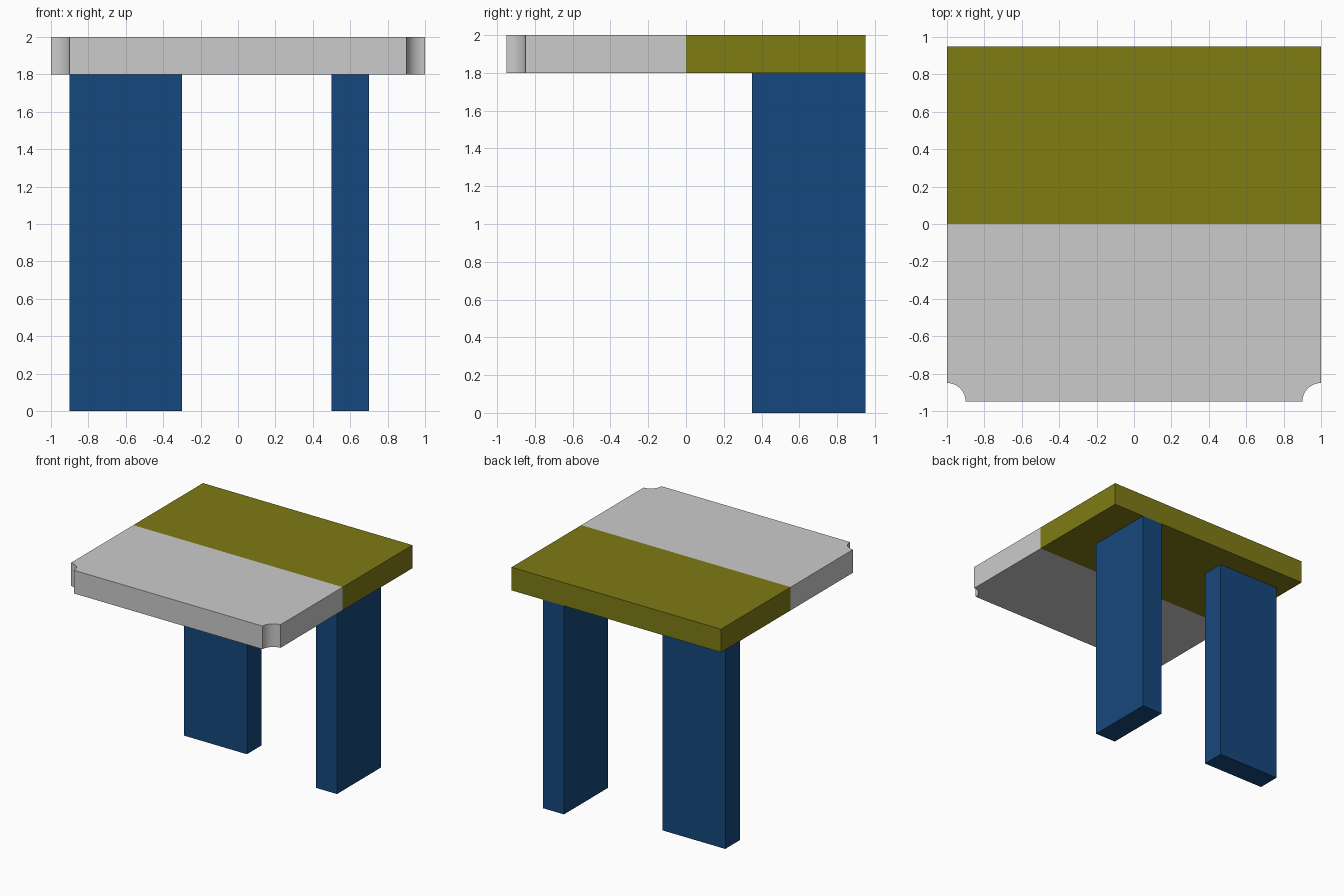
import bpy, bmesh, math

if "Cube" in bpy.data.objects:
    bpy.data.objects.remove(bpy.data.objects["Cube"])

TOP_Z, THICK = 2.0, 0.2
HALF_W, HALF_D, NOTCH = 1.0, 0.95, 0.1


def material(name, rgb):
    mat = bpy.data.materials.new(name)
    mat.diffuse_color = (*rgb, 1)
    mat.use_nodes = True
    mat.node_tree.nodes["Principled BSDF"].inputs["Base Color"].default_value = mat.diffuse_color
    return mat


def extrude_outline(name, outline, z0, z1, mat=None):
    """Solid prism from a counter-clockwise xy outline."""
    bm = bmesh.new()
    base = bm.faces.new([bm.verts.new((x, y, z0)) for x, y in outline])
    ext = bmesh.ops.extrude_face_region(bm, geom=[base], use_keep_orig=True)
    top = [g for g in ext["geom"] if isinstance(g, bmesh.types.BMVert)]
    bmesh.ops.translate(bm, vec=(0, 0, z1 - z0), verts=top)
    bmesh.ops.recalc_face_normals(bm, faces=bm.faces[:])
    mesh = bpy.data.meshes.new(name)
    bm.to_mesh(mesh)
    bm.free()
    obj = bpy.data.objects.new(name, mesh)
    bpy.context.collection.objects.link(obj)
    if mat:
        mesh.materials.append(mat)
    return obj


def rect(x0, x1, y0, y1):
    return [(x0, y0), (x1, y0), (x1, y1), (x0, y1)]


olive = material("olive", (0.21, 0.2, 0.007))
blue = material("blue", (0.008, 0.064, 0.205))

# Front half of the tabletop, with a scooped quarter circle at each front corner
steps = 16
scoop = []
for i in range(steps + 1):
    a = math.pi / 2 * i / steps
    scoop.append((HALF_W - NOTCH * math.cos(a), -HALF_D + NOTCH * math.sin(a)))
outline = scoop + [(HALF_W, 0), (-HALF_W, 0)] + [(-x, y) for x, y in reversed(scoop)]
front = extrude_outline("front_tabletop", outline, TOP_Z - THICK, TOP_Z)
bpy.context.view_layer.objects.active = front
front.select_set(True)
bpy.ops.object.shade_smooth_by_angle(angle=math.radians(30))

# Back half of the tabletop
extrude_outline("back_tabletop", rect(-HALF_W, HALF_W, 0, HALF_D),
                TOP_Z - THICK, TOP_Z, olive)

# Two slab legs, set at right angles to each other
legs = {"left_leg": rect(-0.9, -0.3, 0.55, 0.75),
        "right_leg": rect(0.5, 0.7, 0.35, 0.95)}
for name, footprint in legs.items():
    extrude_outline(name, footprint, 0, TOP_Z - THICK, blue)
